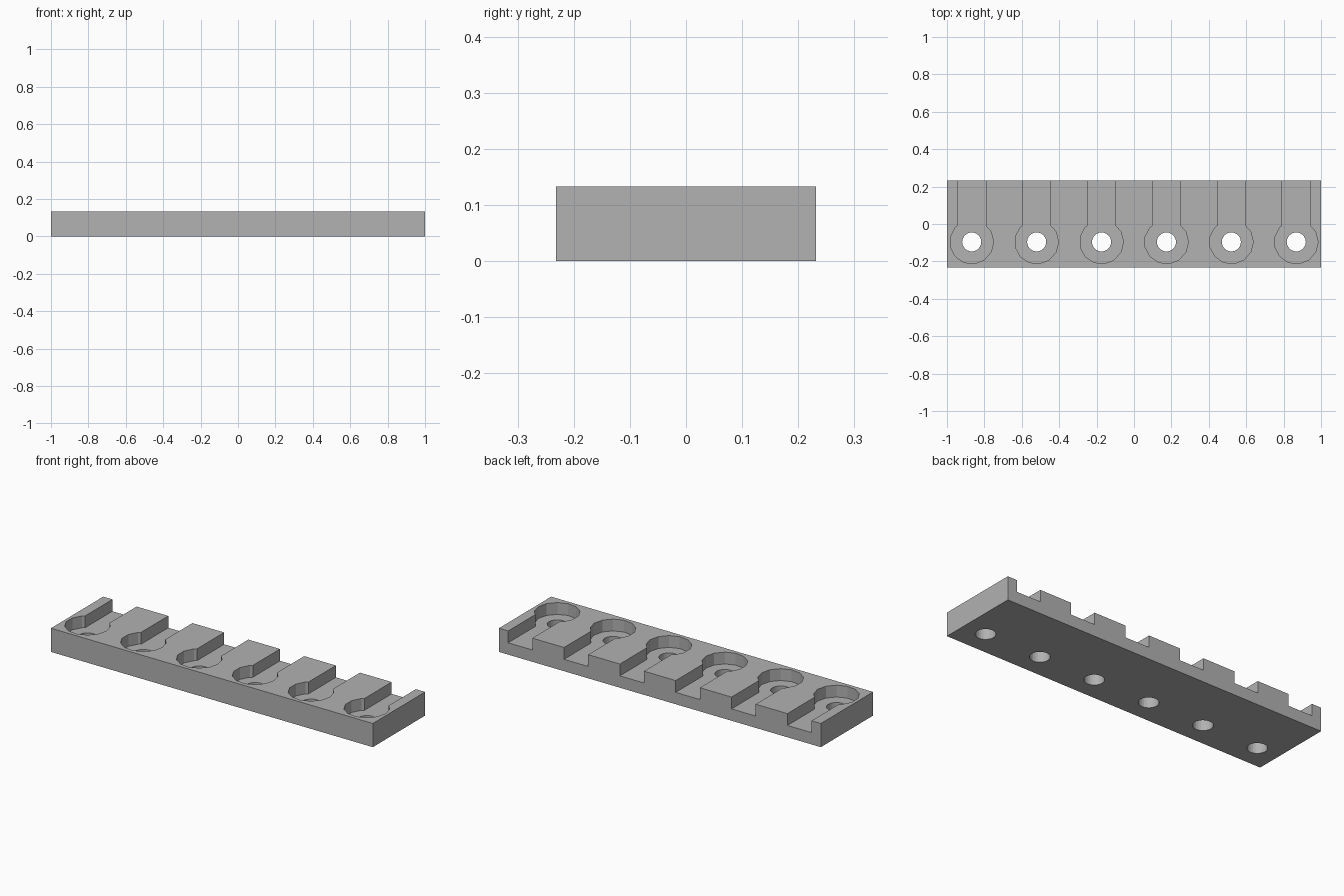
import bpy, bmesh, math

cube = bpy.data.objects.get("Cube")
if cube:
    bpy.data.objects.remove(cube, do_unlink=True)

# Main dimensions
HALF_X, HALF_Y, HEIGHT = 1.0, 0.232, 0.133
FLOOR = HEIGHT / 2            # floor of slots and pockets
PITCH, COUNT = 0.347, 6
HOLE_Y = -0.096
CENTRES = [(i - (COUNT - 1) / 2) * PITCH for i in range(COUNT)]


def rect(x0, x1, y0, y1):
    return [(x0, y0), (x1, y0), (x1, y1), (x0, y1)]


def ring(cx, cy, r, n):
    steps = [2 * math.pi * k / n for k in range(n)]
    return [(cx + r * math.cos(a), cy + r * math.sin(a)) for a in steps]


def prisms(name, outlines, z0, z1):
    """One object made of upright prisms, one per outline."""
    bm = bmesh.new()
    for outline in outlines:
        base = bm.faces.new([bm.verts.new((x, y, z0)) for x, y in outline])
        top = bmesh.ops.extrude_face_region(bm, geom=[base])["geom"]
        moved = [v for v in top if isinstance(v, bmesh.types.BMVert)]
        bmesh.ops.translate(bm, verts=moved, vec=(0, 0, z1 - z0))
    bmesh.ops.recalc_face_normals(bm, faces=bm.faces)
    mesh = bpy.data.meshes.new(name)
    bm.to_mesh(mesh)
    bm.free()
    obj = bpy.data.objects.new(name, mesh)
    bpy.context.collection.objects.link(obj)
    return obj


# Solid bar
bar = prisms("slotted_bar", [rect(-HALF_X, HALF_X, -HALF_Y, HALF_Y)], 0, HEIGHT)

# Cutters: open slots to the back, round pockets, through holes
cutters = [
    prisms("slot_cutter", [rect(c - 0.075, c + 0.075, HOLE_Y, HALF_Y + 0.1)
                           for c in CENTRES], FLOOR, HEIGHT + 0.1),
    prisms("pocket_cutter", [ring(c, HOLE_Y, 0.117, 13) for c in CENTRES],
           FLOOR, HEIGHT + 0.1),
    prisms("hole_cutter", [ring(c, HOLE_Y, 0.051, 24) for c in CENTRES],
           -0.1, HEIGHT + 0.1),
]
for cutter in cutters:
    cutter.hide_render = True
    mod = bar.modifiers.new(cutter.name, "BOOLEAN")
    mod.operation = "DIFFERENCE"
    mod.solver = "EXACT"
    mod.object = cutter

# Apply the cuts and drop the cutters
bpy.context.view_layer.update()
graph = bpy.context.evaluated_depsgraph_get()
result = bpy.data.meshes.new_from_object(bar.evaluated_get(graph))
bar.modifiers.clear()
bar.data = result
for cutter in cutters:
    bpy.data.objects.remove(cutter, do_unlink=True)

# Plain grey material
grey = bpy.data.materials.new("plain_grey")
grey.use_nodes = True
colour = (0.445, 0.445, 0.445, 1)
grey.diffuse_color = colour
grey.node_tree.nodes["Principled BSDF"].inputs["Base Color"].default_value = colour
bar.data.materials.clear()
bar.data.materials.append(grey)
